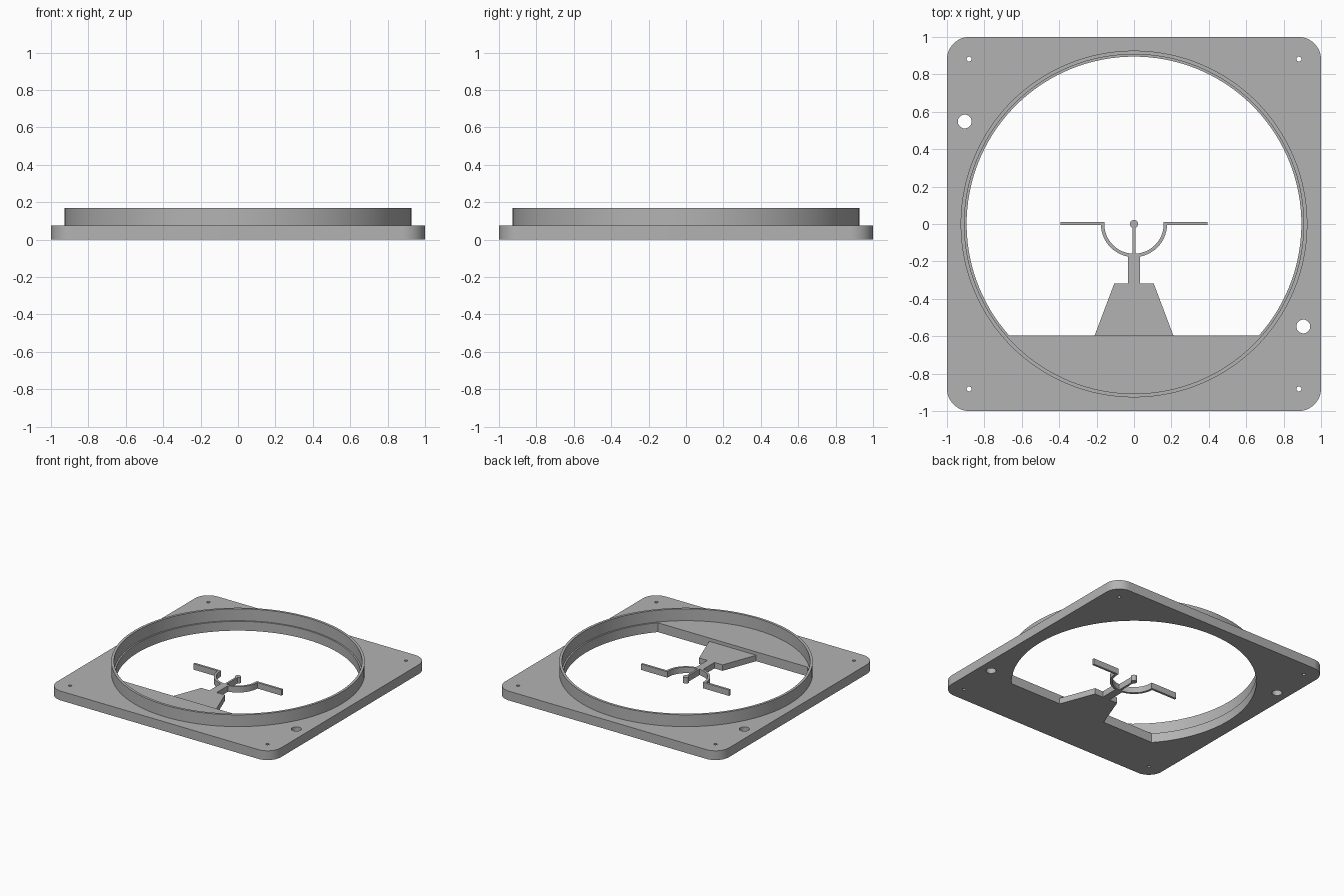
import bpy, bmesh
from math import asin, cos, sin, pi, radians

if "Cube" in bpy.data.objects:
    bpy.data.objects.remove(bpy.data.objects["Cube"], do_unlink=True)

grey = bpy.data.materials.new("plain grey")
grey.use_nodes = True
grey.diffuse_color = (0.45, 0.45, 0.45, 1)
grey.node_tree.nodes["Principled BSDF"].inputs["Base Color"].default_value = grey.diffuse_color


def arc(cx, cy, r, a0, a1, n):
    """Points along an arc, both ends included, angles in radians."""
    steps = [a0 + (a1 - a0) * i / n for i in range(n + 1)]
    return [(cx + r * cos(a), cy + r * sin(a)) for a in steps]


def circle(cx, cy, r, n):
    return arc(cx, cy, r, 0, 2 * pi, n)[:-1]


def slab(name, loops, z0, z1):
    """Extrude flat outlines (inner loops become holes) between two heights."""
    curve = bpy.data.curves.new(name, "CURVE")
    curve.dimensions = "2D"
    curve.fill_mode = "BOTH"
    curve.extrude = (z1 - z0) / 2
    for loop in loops:
        spline = curve.splines.new("POLY")
        spline.points.add(len(loop) - 1)
        for point, (x, y) in zip(spline.points, loop):
            point.co = (x, y, 0, 1)
        spline.use_cyclic_u = True
    obj = bpy.data.objects.new(name, curve)
    bpy.context.collection.objects.link(obj)
    obj.location.z = (z0 + z1) / 2
    bpy.ops.object.select_all(action="DESELECT")
    obj.select_set(True)
    bpy.context.view_layer.objects.active = obj
    bpy.ops.object.convert(target="MESH")
    obj = bpy.context.object
    bm = bmesh.new()
    bm.from_mesh(obj.data)
    bmesh.ops.remove_doubles(bm, verts=bm.verts, dist=0.0001)
    bmesh.ops.recalc_face_normals(bm, faces=bm.faces)
    bm.to_mesh(obj.data)
    bm.free()
    obj.data.materials.clear()
    obj.data.materials.append(grey)
    bpy.ops.object.shade_smooth_by_angle(angle=radians(30))
    return obj


PLATE_H, ARM_H = 0.075, 0.048
HOLE_R, CHORD_Y = 0.895, -0.595

# Square plate: rounded corners, round opening closed by a chord, screw and cable holes
corner = 0.12
outline = []
for i, (sx, sy) in enumerate([(1, 1), (-1, 1), (-1, -1), (1, -1)]):
    outline += arc(sx * (1 - corner), sy * (1 - corner), corner,
                   i * pi / 2, (i + 1) * pi / 2, 12)
chord = asin(CHORD_Y / HOLE_R)
loops = [outline, arc(0, 0, HOLE_R, chord, pi - chord, 96)]
loops += [circle(sx * 0.882, sy * 0.882, 0.013, 16) for sx in (-1, 1) for sy in (-1, 1)]
loops += [circle(s * 0.905, -s * 0.548, 0.037, 32) for s in (-1, 1)]
slab("base_plate", loops, 0, PLATE_H)

# Raised collar around the opening
slab("collar_ring", [circle(0, 0, 0.927, 128), circle(0, 0, 0.907, 128)],
     PLATE_H - 0.005, 0.17)

# Tapered foot with its stem
half = [(0.21, CHORD_Y), (0.105, -0.317), (0.032, -0.317), (0.032, -0.168)]
slab("stand", [half + [(-x, y) for x, y in reversed(half)]], 0, ARM_H)

# Half-round fork with an arm on each side
fork = [(-0.393, 0.012), (-0.159, 0.012)] + arc(0, 0, 0.159, pi, 2 * pi, 32)
fork += [(0.159, 0.012), (0.393, 0.012), (0.393, -0.006)]
fork += arc(0, 0, 0.177, 2 * pi - 0.034, pi + 0.034, 32) + [(-0.393, -0.006)]
slab("fork_arms", [fork], 0, ARM_H)

# Thin needle ending in a round tip at the centre
tip = asin(0.008 / 0.022)
needle = [(0.008, -0.162)] + arc(0, 0, 0.022, tip - pi / 2, 1.5 * pi - tip, 28)
slab("centre_needle", [needle + [(-0.008, -0.162)]], 0, ARM_H)
